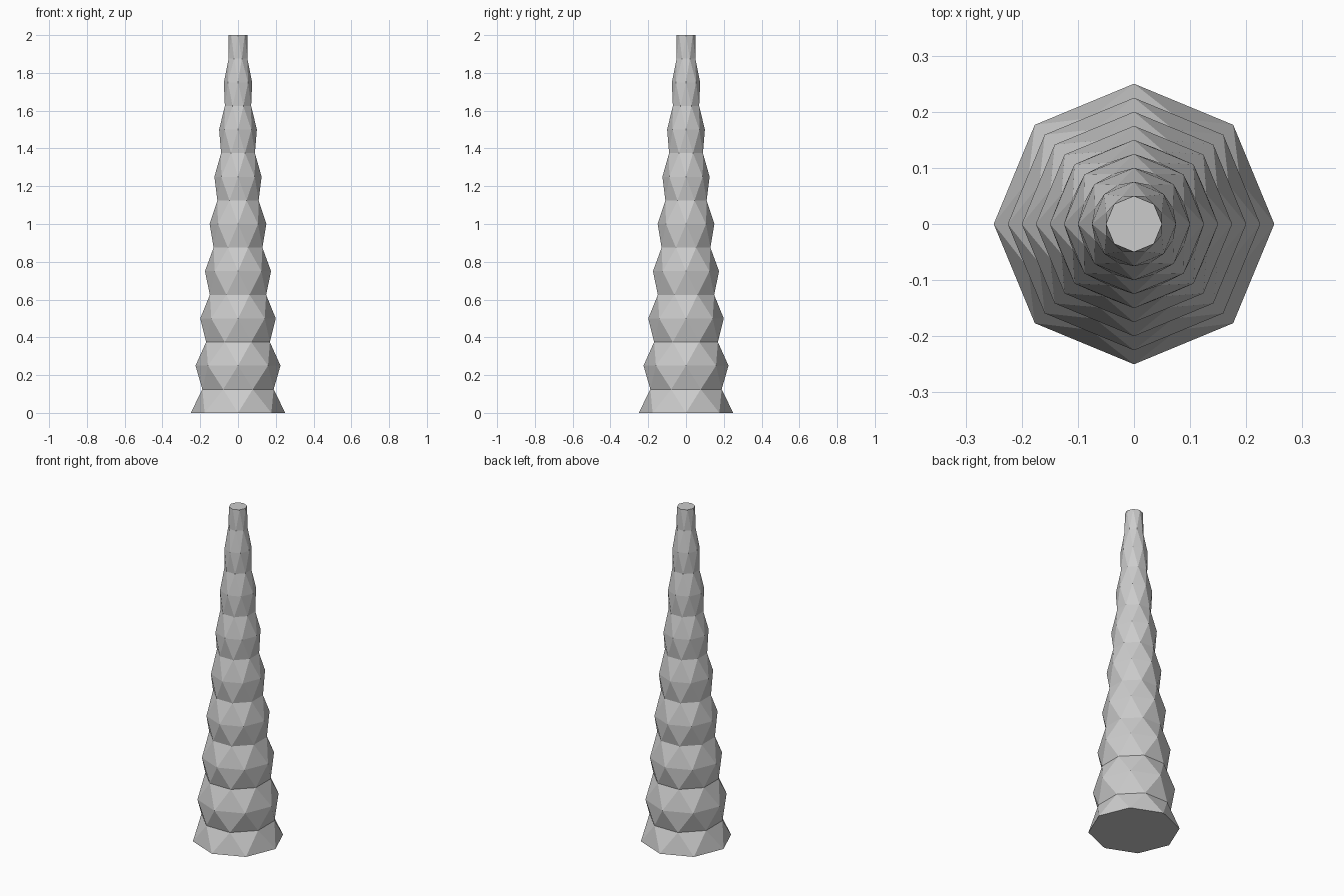
import bpy, bmesh
from math import pi, cos, sin

if "Cube" in bpy.data.objects:
    bpy.data.objects.remove(bpy.data.objects["Cube"])

SIDES, STEPS, DZ = 8, 16, 0.125

bm = bmesh.new()


def ring(i):
    """Wide octagons on even levels, pinched octagons turned half a side on odd ones."""
    z = i * DZ
    r = (0.25 - 0.1 * z) * (0.86 if i % 2 else 1.0)
    turn = pi / SIDES if i % 2 else 0.0
    return [bm.verts.new((r * cos(2 * pi * k / SIDES + turn),
                          r * sin(2 * pi * k / SIDES + turn), z)) for k in range(SIDES)]


# stacked rings joined by triangle bands
rings = [ring(i) for i in range(STEPS + 1)]
for i in range(STEPS):
    a, b = rings[i], rings[i + 1]
    for k in range(SIDES):
        n = (k + 1) % SIDES
        if i % 2 == 0:
            bm.faces.new((a[k], a[n], b[k]))
            bm.faces.new((a[n], b[n], b[k]))
        else:
            bm.faces.new((a[k], b[n], b[k]))
            bm.faces.new((a[k], a[n], b[n]))

# end caps
bm.faces.new(rings[0][::-1])
bm.faces.new(rings[-1])
bmesh.ops.recalc_face_normals(bm, faces=bm.faces[:])

mesh = bpy.data.meshes.new("faceted_spire")
bm.to_mesh(mesh)
bm.free()
bpy.context.collection.objects.link(bpy.data.objects.new("faceted_spire", mesh))
